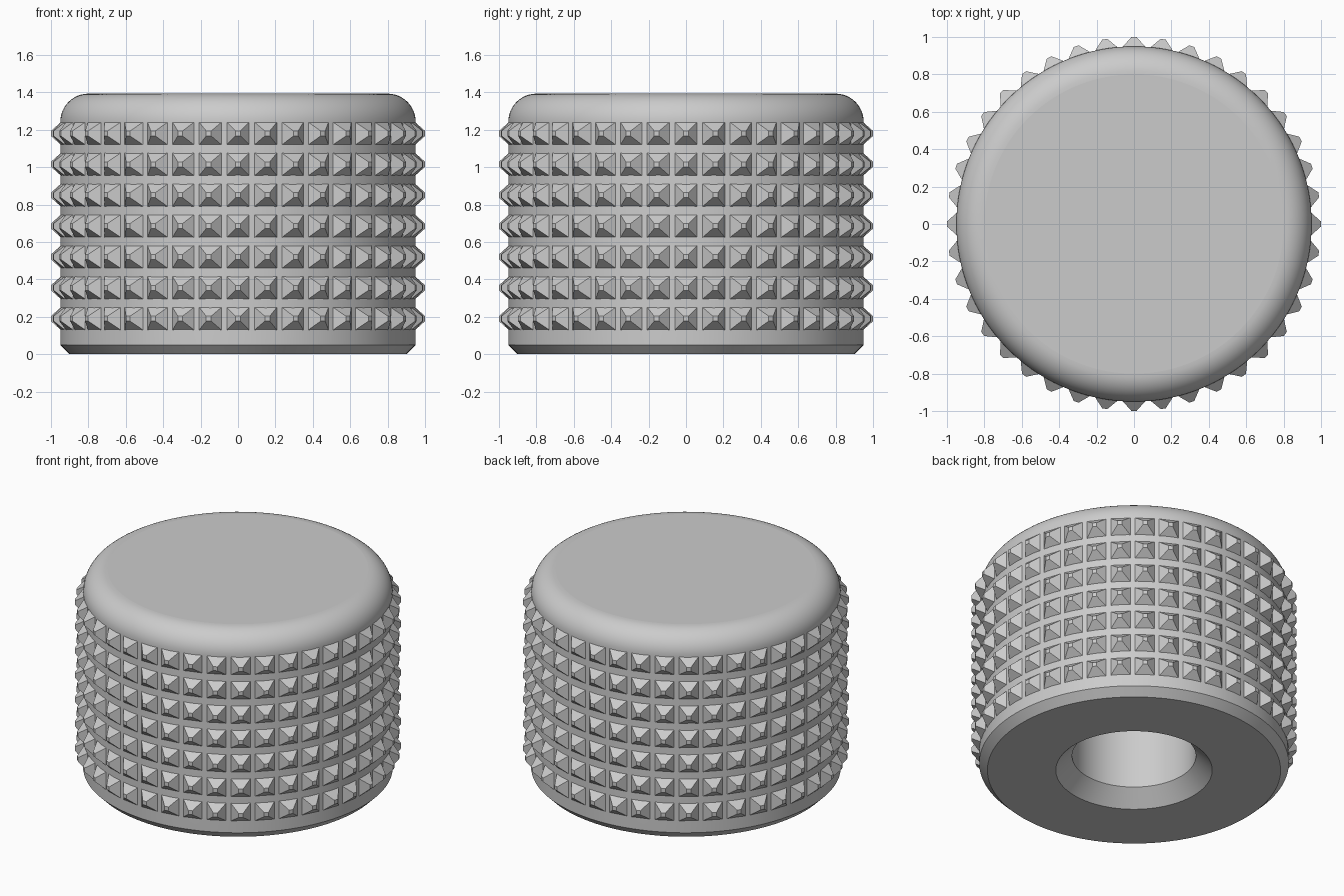
import bpy, bmesh, math
from mathutils import Matrix, Vector

if "Cube" in bpy.data.objects:
    bpy.data.objects.remove(bpy.data.objects["Cube"])

R, H = 0.95, 1.393          # barrel radius and height
FILLET = 0.15               # rounded top edge
ROWS, PER_ROW = 7, 40       # grip studs
SEGMENTS = 120

grey = bpy.data.materials.new("grey")
grey.diffuse_color = (0.6, 0.6, 0.6, 1)
grey.use_nodes = True
grey.node_tree.nodes["Principled BSDF"].inputs["Base Color"].default_value = grey.diffuse_color


def finish(bm, name):
    bmesh.ops.recalc_face_normals(bm, faces=bm.faces)
    mesh = bpy.data.meshes.new(name)
    bm.to_mesh(mesh)
    bm.free()
    mesh.materials.append(grey)
    obj = bpy.data.objects.new(name, mesh)
    bpy.context.collection.objects.link(obj)
    return obj


def lathe(profile, name):
    """Revolve (radius, z) points about z and close both ends with flat caps."""
    bm = bmesh.new()
    angles = [2 * math.pi * i / SEGMENTS for i in range(SEGMENTS)]
    rings = [[bm.verts.new((r * math.cos(a), r * math.sin(a), z)) for a in angles]
             for r, z in profile]
    for low, high in zip(rings, rings[1:]):
        for i in range(SEGMENTS):
            j = (i + 1) % SEGMENTS
            bm.faces.new((low[i], low[j], high[j], high[i]))
    bm.faces.new(rings[0])
    bm.faces.new(rings[-1])
    return finish(bm, name)


# Knob body: blind bore, countersink, chamfered foot, wall, rounded top
profile = [(0.38, 0.9), (0.38, 0.1), (0.48, 0), (0.90, 0), (R, 0.05)]
for k in range(13):
    a = math.pi / 2 * k / 12
    profile.append((R - FILLET + FILLET * math.cos(a), H - FILLET + FILLET * math.sin(a)))
body = lathe(profile, "knob_body")
body.data.shade_smooth()
body.data.set_sharp_from_angle(angle=math.radians(30))
for face in body.data.polygons:
    if len(face.vertices) > 4:      # keep the caps perfectly flat
        face.use_smooth = False

# Grip studs: truncated pyramids in rows around the wall
bm = bmesh.new()
corners = [(-1, -1), (1, -1), (1, 1), (-1, 1)]
for row in range(ROWS):
    z = 0.19 + 0.165 * row
    for n in range(PER_ROW):
        turn = Matrix.Rotation(2 * math.pi * n / PER_ROW, 3, 'Z')
        loops = [[bm.verts.new(turn @ Vector((r, half * u, z + half * v))) for u, v in corners]
                 for r, half in ((0.945, 0.0625), (1.0, 0.0135))]
        base, tip = loops
        bm.faces.new(base[::-1])
        bm.faces.new(tip)
        for i in range(4):
            j = (i + 1) % 4
            bm.faces.new((base[i], base[j], tip[j], tip[i]))
finish(bm, "grip_studs")
